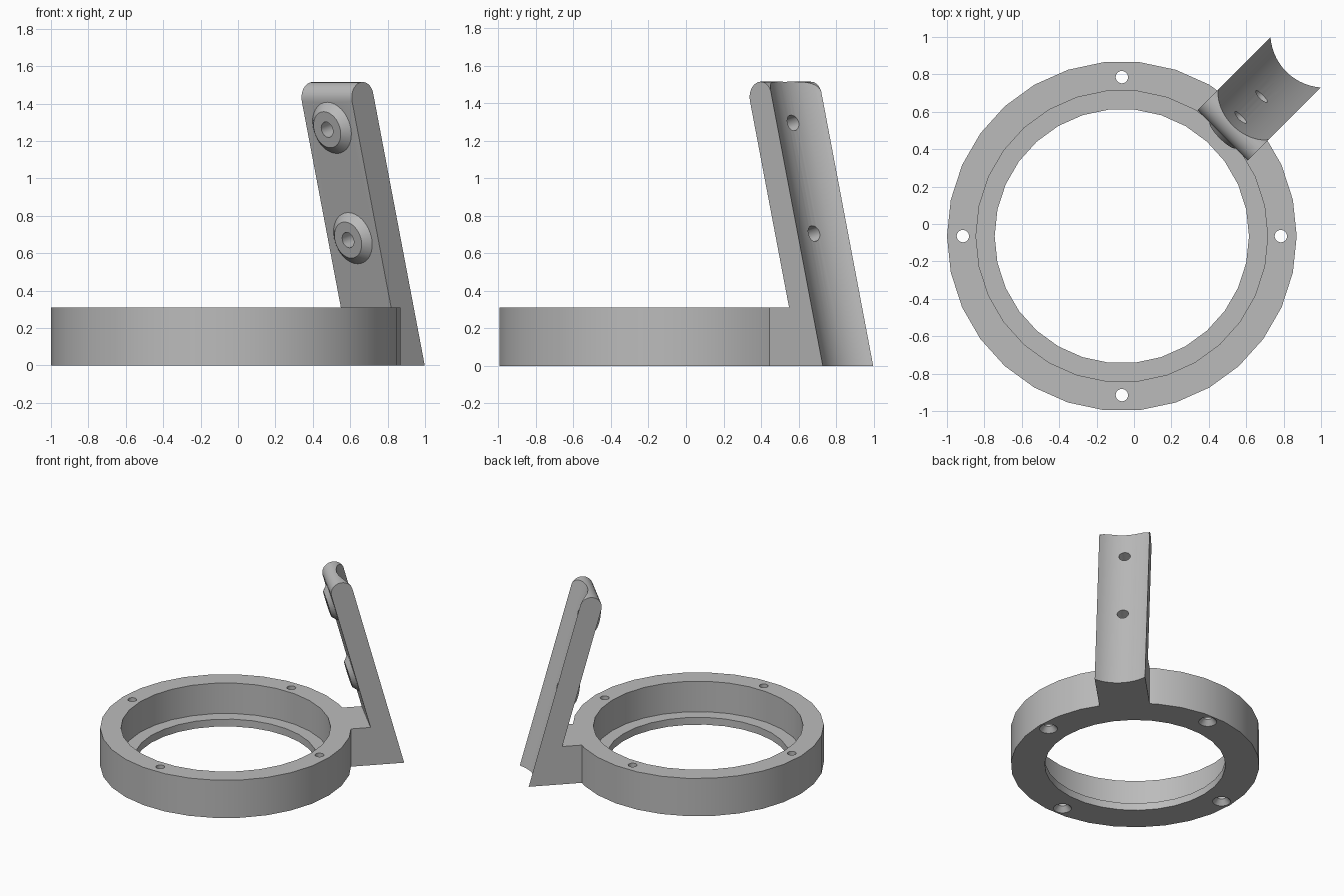
import bpy
import bmesh
from math import radians, sin, cos, tan
from mathutils import Matrix, Vector

cube = bpy.data.objects.get("Cube")
if cube:
    bpy.data.objects.remove(cube, do_unlink=True)

grey = bpy.data.materials.new("plain_grey")
grey.use_nodes = True
COLOUR = (0.5, 0.5, 0.5, 1)
grey.diffuse_color = COLOUR
grey.node_tree.nodes["Principled BSDF"].inputs["Base Color"].default_value = COLOUR

LEAN = radians(15)
HEIGHT = 0.31
HALF_WIDTH = 0.19
# Arm parts are laid out along +x, then swung onto the diagonal
SWING = Matrix.Rotation(radians(45), 4, 'Z')
RING_CENTRE = Vector((-0.065, -0.065, 0))


def finish(name, bm, matrix):
    bmesh.ops.remove_doubles(bm, verts=bm.verts, dist=1e-5)
    bmesh.ops.recalc_face_normals(bm, faces=bm.faces)
    bm.transform(matrix)
    mesh = bpy.data.meshes.new(name)
    bm.to_mesh(mesh)
    bm.free()
    mesh.materials.append(grey)
    obj = bpy.data.objects.new(name, mesh)
    bpy.context.collection.objects.link(obj)
    return obj


def lathe(name, profile, sides, matrix):
    """Revolve (radius, z) points; profiles off the axis are closed into a ring."""
    bm = bmesh.new()
    verts = [bm.verts.new((r, 0, z)) for r, z in profile]
    edges = [bm.edges.new(pair) for pair in zip(verts, verts[1:])]
    if profile[0][0] > 0:
        edges.append(bm.edges.new((verts[-1], verts[0])))
    bmesh.ops.spin(bm, geom=verts + edges, cent=(0, 0, 0), axis=(0, 0, 1),
                   angle=radians(360), steps=sides)
    return finish(name, bm, matrix)


def prism(name, outline, half_width, matrix):
    """Extrude an (x, z) outline sideways."""
    bm = bmesh.new()
    face = bm.faces.new([bm.verts.new((x, -half_width, z)) for x, z in outline])
    new = bmesh.ops.extrude_face_region(bm, geom=[face])["geom"]
    bmesh.ops.translate(bm, vec=(0, 2 * half_width, 0),
                        verts=[v for v in new if isinstance(v, bmesh.types.BMVert)])
    return finish(name, bm, matrix)


def combine(target, tool, operation):
    mod = target.modifiers.new("combine", 'BOOLEAN')
    mod.operation = operation
    mod.solver = 'EXACT'
    mod.object = tool
    bpy.context.view_layer.objects.active = target
    bpy.ops.object.modifier_apply(modifier=mod.name)
    bpy.data.objects.remove(tool, do_unlink=True)


# Leaning arm with a full-round top and a foot reaching into the ring
cap_x, cap_z, cap_r = 0.753, 1.432, 0.083
slope = tan(LEAN)
outer_foot = cap_x + cap_r * cos(LEAN) + slope * (cap_z + cap_r * sin(LEAN))


def inner_x(z):
    return cap_x - cap_r * cos(LEAN) + slope * (cap_z - cap_r * sin(LEAN) - z)


cap = [LEAN + radians(180) * i / 16 for i in range(17)]
outline = [(0.73, 0), (outer_foot, 0)]
outline += [(cap_x + cap_r * cos(a), cap_z + cap_r * sin(a)) for a in cap]
outline += [(inner_x(HEIGHT), HEIGHT), (0.73, HEIGHT)]
arm = prism("leaning_arm", outline, HALF_WIDTH, SWING)

# Concave saddle running the length of the arm's outer face
saddle_r = 0.3
axis_gap = (saddle_r ** 2 - (HALF_WIDTH + 0.001) ** 2) ** 0.5
saddle_at = Matrix.Translation((outer_foot + axis_gap / cos(LEAN), 0, 0))
groove = lathe("saddle_cutter", [(0, -1), (saddle_r, -1), (saddle_r, 2), (0, 2)], 64,
               SWING @ saddle_at @ Matrix.Rotation(-LEAN, 4, 'Y'))
combine(arm, groove, 'DIFFERENCE')

# Conical screw bosses on the inner face, drilled through
for z in (1.27, 0.68):
    place = (SWING @ Matrix.Translation((inner_x(z), 0, z))
             @ Matrix.Rotation(-radians(90) - LEAN, 4, 'Y'))
    boss = lathe("boss", [(0, -0.03), (0.142, -0.03), (0.142, 0), (0.1, 0.038), (0, 0.038)],
                 32, place)
    combine(arm, boss, 'UNION')
    drill = lathe("boss_drill", [(0, -0.3), (0.043, -0.3), (0.043, 0.2), (0, 0.2)], 24, place)
    combine(arm, drill, 'DIFFERENCE')

# Base ring with a thin inner lip at the bottom
ring = lathe("base_ring_with_arm",
             [(0.68, 0), (0.935, 0), (0.935, HEIGHT), (0.78, HEIGHT), (0.78, 0.06), (0.68, 0.06)],
             30, Matrix.Translation(RING_CENTRE))
combine(ring, arm, 'UNION')

# Four bolt holes, countersunk from below
for i in range(4):
    turn = Matrix.Rotation(radians(90) * i, 4, 'Z')
    place = Matrix.Translation(RING_CENTRE) @ turn @ Matrix.Translation((0.85, 0, 0))
    bolt = lathe("bolt_cutter", [(0, -0.01), (0.077, -0.01), (0.033, 0.04), (0.033, 0.4), (0, 0.4)],
                 24, place)
    combine(ring, bolt, 'DIFFERENCE')

bpy.ops.object.select_all(action='DESELECT')
ring.select_set(True)
bpy.context.view_layer.objects.active = ring
bpy.ops.object.shade_smooth_by_angle(angle=radians(30))
